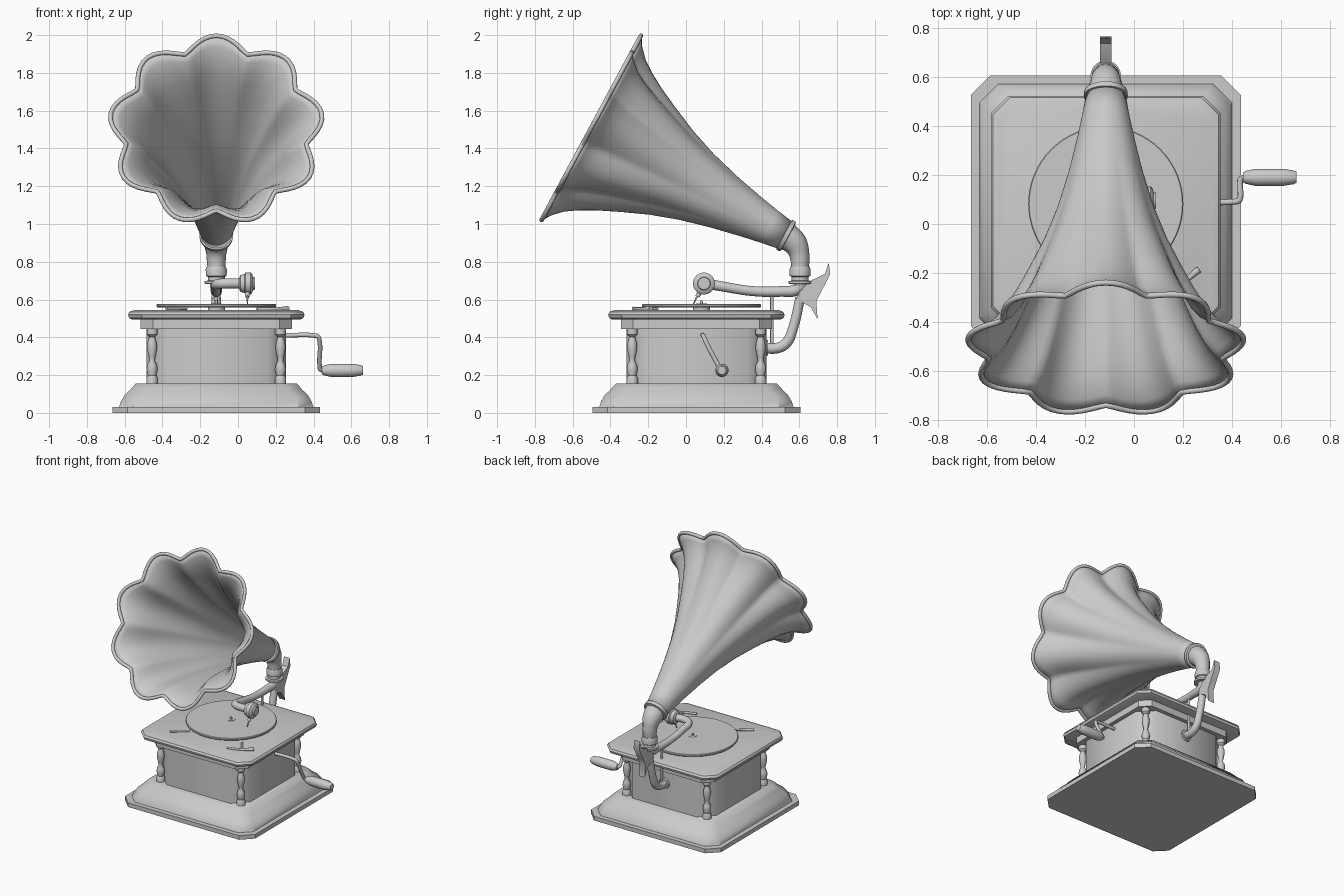
import bpy, bmesh, math
from mathutils import Vector, Matrix

if "Cube" in bpy.data.objects:
    bpy.data.objects.remove(bpy.data.objects["Cube"], do_unlink=True)

grey = bpy.data.materials.new("plain grey")
grey.use_nodes = True
COLOUR = (0.6, 0.6, 0.6, 1)
grey.diffuse_color = COLOUR
grey.node_tree.nodes["Principled BSDF"].inputs["Base Color"].default_value = COLOUR

CX, CY = -0.115, 0.055          # cabinet centre


def finish(ob, angle=40):
    ob.data.materials.clear()
    ob.data.materials.append(grey)
    bpy.ops.object.select_all(action='DESELECT')
    ob.select_set(True)
    bpy.context.view_layer.objects.active = ob
    bpy.ops.object.shade_smooth_by_angle(angle=math.radians(angle))
    return ob


def loft(name, rings, caps=True, angle=40):
    """Skin a list of equal-length point rings."""
    bm = bmesh.new()
    loops = [[bm.verts.new(p) for p in ring] for ring in rings]
    n = len(loops[0])
    for a, b in zip(loops, loops[1:]):
        for i in range(n):
            j = (i + 1) % n
            bm.faces.new((a[i], a[j], b[j], b[i]))
    if caps:
        bm.faces.new(loops[0][::-1])
        bm.faces.new(loops[-1])
    bmesh.ops.recalc_face_normals(bm, faces=bm.faces)
    me = bpy.data.meshes.new(name)
    bm.to_mesh(me)
    bm.free()
    ob = bpy.data.objects.new(name, me)
    bpy.context.collection.objects.link(ob)
    return finish(ob, angle)


def octagon(half, z, cut):
    k = half - cut
    pts = [(half, -k), (half, k), (k, half), (-k, half),
           (-half, k), (-half, -k), (-k, -half), (k, -half)]
    return [(CX + x, CY + y, z) for x, y in pts]


def turned(name, origin, axis, profile, sides=32, angle=40):
    """Lathe a (distance, radius) profile around an axis."""
    rot = Vector(axis).to_track_quat('Z', 'Y').to_matrix()
    o = Vector(origin)
    rings = []
    for d, r in profile:
        rings.append([o + rot @ Vector((r * math.cos(t), r * math.sin(t), d))
                      for t in (math.tau * i / sides for i in range(sides))])
    return loft(name, rings, angle=angle)


def tube(name, pts, radii, cyclic=False, res=6):
    """Round tube with a varying radius along a smooth path."""
    cu = bpy.data.curves.new(name, 'CURVE')
    cu.dimensions = '3D'
    cu.bevel_depth = 1
    cu.bevel_resolution = 4
    cu.resolution_u = res
    cu.use_fill_caps = not cyclic
    sp = cu.splines.new('BEZIER')
    sp.bezier_points.add(len(pts) - 1)
    sp.use_cyclic_u = cyclic
    for bp, p, r in zip(sp.bezier_points, pts, radii):
        bp.co, bp.radius = p, r
        bp.handle_left_type = bp.handle_right_type = 'AUTO'
    ob = bpy.data.objects.new(name, cu)
    bpy.context.collection.objects.link(ob)
    bpy.ops.object.select_all(action='DESELECT')
    ob.select_set(True)
    bpy.context.view_layer.objects.active = ob
    bpy.ops.object.convert(target='MESH')
    return finish(bpy.context.view_layer.objects.active, 50)


# Cabinet: plinth, body and lid as stacked octagonal mouldings
loft("base_plate", [octagon(0.55, 0, 0.08), octagon(0.55, 0.032, 0.08)])
loft("base_moulding", [octagon(h, z, 0.075) for h, z in (
    (0.515, 0.03), (0.505, 0.06), (0.485, 0.095), (0.455, 0.122),
    (0.45, 0.13), (0.425, 0.156))])
loft("cabinet_body", [octagon(0.37, 0.15, 0.1), octagon(0.37, 0.45, 0.1)], angle=50)
loft("lid_step", [octagon(0.40, 0.445, 0.065), octagon(0.40, 0.5, 0.065)])
loft("lid", [octagon(h, z, 0.07) for h, z in (
    (0.445, 0.494), (0.462, 0.503), (0.467, 0.52), (0.46, 0.535), (0.435, 0.544))])

# Turned corner posts
post = [(0, 0.03), (0.03, 0.03), (0.045, 0.022), (0.075, 0.029), (0.1, 0.026),
        (0.125, 0.014), (0.14, 0.017), (0.19, 0.027), (0.22, 0.024),
        (0.25, 0.015), (0.262, 0.028), (0.295, 0.028)]
for side, sx in (("left", 1), ("right", -1)):
    for end, sy in (("front", -1), ("back", 1)):
        turned(f"{end}_{side}_post", (CX + sx * 0.34, CY + sy * 0.34, 0.153),
               (0, 0, 1), post, 20)

# Turntable
PY = 0.082
turned("turntable_hub", (CX, PY, 0.54), (0, 0, 1), [(0, 0.045), (0.022, 0.045)])
turned("turntable", (CX, PY, 0.559), (0, 0, 1),
       [(0, 0.312), (0.004, 0.316), (0.013, 0.316), (0.017, 0.312)], 64)
turned("spindle", (CX, PY, 0.57), (0, 0, 1),
       [(0, 0.03), (0.008, 0.028), (0.009, 0.008), (0.024, 0.006)], 20)
tube("speed_lever", [(-0.38, -0.28, 0.553), (-0.27, -0.2, 0.553)], [0.009, 0.007])
tube("brake_lever", [(0.1, -0.27, 0.55), (0.2, -0.235, 0.55), (0.265, -0.185, 0.552)],
     [0.008, 0.008, 0.014])
tube("brake_pad", [(0.2, -0.235, 0.552), (0.14, -0.15, 0.552)], [0.007, 0.007])

# Crank
tube("crank_arm", [(0.24, 0.09, 0.41), (0.40, 0.09, 0.41), (0.424, 0.094, 0.403),
                   (0.432, 0.104, 0.38), (0.432, 0.172, 0.25),
                   (0.437, 0.184, 0.23), (0.46, 0.19, 0.225)], [0.012] * 7)
turned("crank_handle", (0.445, 0.19, 0.225), (1, 0, 0),
       [(0, 0.02), (0.01, 0.026), (0.05, 0.035), (0.16, 0.035),
        (0.205, 0.028), (0.218, 0.022)], 24)

# Flower horn: nine lobes that deepen towards the mouth
NECK = Vector((CX, 0.53, 0.938))
MOUTH = Vector((CX, -0.508, 1.497))
AX = (MOUTH - NECK).normalized()
UP = Vector((1, 0, 0)).cross(AX)
if UP.z < 0:
    UP = -UP
LENGTH = (MOUTH - NECK).length
SEG, LOBES = 108, 9


def horn_ring(s, r):
    depth = 0.075 * (s / LENGTH) ** 2.2
    ring = []
    for i in range(SEG):
        t = math.tau * i / SEG
        bump = abs(math.cos(LOBES * t / 2)) ** 1.3
        rad = r * (1 - depth * 2 * (0.85 - bump))
        ring.append(NECK + AX * s + rad * (UP * math.cos(t) + Vector((math.sin(t), 0, 0))))
    return ring


shape = [(0, 0.076), (0.1, 0.092), (0.21, 0.113), (0.37, 0.148), (0.54, 0.194),
         (0.69, 0.247), (0.84, 0.313), (0.95, 0.365), (1.04, 0.415),
         (1.1, 0.457), (1.15, 0.508), (LENGTH, 0.555)]
horn = loft("horn", [horn_ring(s, r) for s, r in shape], caps=False, angle=70)
solid = horn.modifiers.new("thickness", 'SOLIDIFY')
solid.thickness = 0.008
solid.offset = 0
tube("horn_rim", horn_ring(LENGTH, 0.555), [0.012] * SEG, cyclic=True, res=1)
turned("horn_collar", NECK - AX * 0.014, AX,
       [(0, 0.078), (0.003, 0.088), (0.025, 0.09), (0.028, 0.078)], 40)

# Elbow and pivot
tube("horn_elbow", [NECK + AX * 0.01, (CX, 0.575, 0.898), (CX, 0.6, 0.84), (CX, 0.604, 0.76)],
     [0.076, 0.066, 0.053, 0.046])
turned("elbow_collar", (CX, 0.604, 0.66), (0, 0, 1),
       [(0, 0.03), (0.022, 0.034), (0.024, 0.062), (0.038, 0.062), (0.04, 0.045),
        (0.06, 0.045), (0.066, 0.055), (0.1, 0.056), (0.115, 0.05)])

# Tone arm, sound box and needle
tube("tone_arm", [(CX, 0.615, 0.69), (CX, 0.59, 0.655), (CX, 0.5, 0.643),
                  (CX, 0.35, 0.645), (CX, 0.2, 0.668), (CX + 0.008, 0.12, 0.682),
                  (CX + 0.045, 0.095, 0.685), (0.03, 0.095, 0.685)],
     [0.033, 0.031, 0.028, 0.026, 0.026, 0.027, 0.027, 0.027])
turned("sound_box", (0.005, 0.095, 0.685), (1, 0, 0),
       [(0, 0.03), (0.008, 0.045), (0.03, 0.05), (0.036, 0.058), (0.062, 0.058),
        (0.07, 0.05), (0.075, 0.035), (0.085, 0.032)])
tube("needle_holder", [(0.05, 0.08, 0.65), (0.05, 0.06, 0.615)], [0.014, 0.011])
tube("needle", [(0.05, 0.065, 0.63), (0.05, 0.04, 0.577)], [0.006, 0.003])

# Back bracket: support pipe and curved leaf
tube("support_pipe", [(CX, 0.4, 0.345), (CX, 0.49, 0.345), (CX, 0.535, 0.375),
                      (CX, 0.567, 0.45), (CX, 0.605, 0.61)], [0.028, 0.028, 0.028, 0.026, 0.026])
turned("support_flange", (CX, 0.42, 0.345), (0, 1, 0), [(0, 0.045), (0.015, 0.04)])
leaf = [(0.755, 0.795), (0.764, 0.735), (0.72, 0.65), (0.69, 0.59), (0.697, 0.495),
        (0.66, 0.56), (0.615, 0.585), (0.585, 0.605), (0.605, 0.65), (0.66, 0.7), (0.735, 0.735)]
loft("bracket_leaf", [[(CX + x, y, z) for y, z in leaf] for x in (-0.024, 0.024)])
tube("support_rod", [(CX, 0.455, 0.36), (CX, 0.455, 0.63)], [0.009, 0.009])
